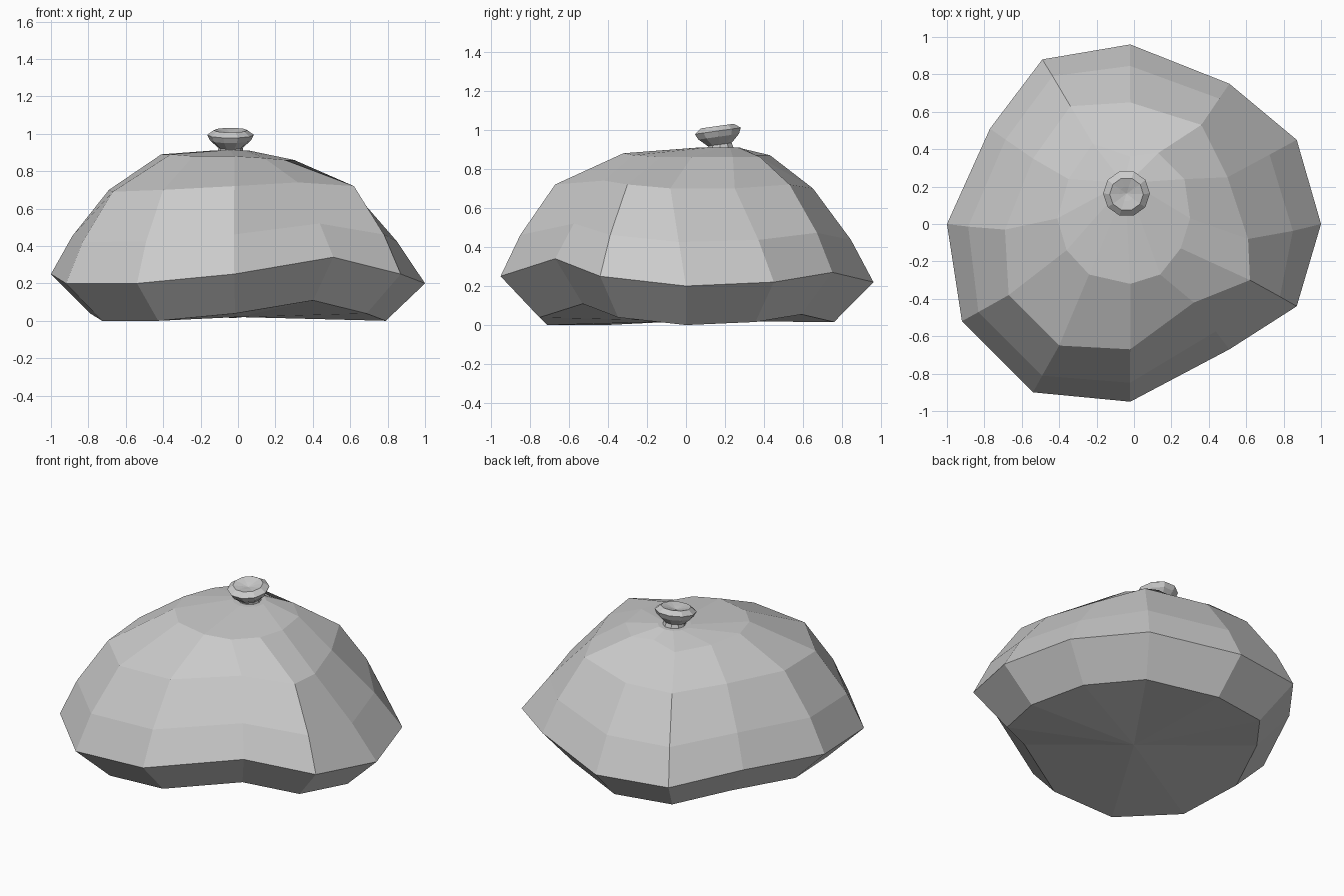
import bpy
import bmesh
import math
from mathutils import Matrix, Vector

cube = bpy.data.objects.get("Cube")
if cube:
    bpy.data.objects.remove(cube, do_unlink=True)

stone = bpy.data.materials.new("plain_grey")
stone.use_nodes = True
grey = (0.6, 0.6, 0.6, 1)
stone.diffuse_color = grey
stone.node_tree.nodes["Principled BSDF"].inputs["Base Color"].default_value = grey


def points(text):
    """Read a ring of points, one word per point."""
    return [Vector([float(n) for n in word.split(",")]) for word in text.split()]


def circle(centre, radius, count):
    turns = [math.tau * i / count for i in range(count)]
    return [centre + Vector((math.cos(a), math.sin(a), 0)) * radius for a in turns]


def loft(name, rings, start, end):
    """Skin a stack of rings from bottom to top and close both ends with fans."""
    bm = bmesh.new()
    loops = [[bm.verts.new(p) for p in ring] for ring in rings]
    count = len(loops[0])
    tips = bm.verts.new(start), bm.verts.new(end)
    for i in range(count):
        j = (i + 1) % count
        for low, high in zip(loops, loops[1:]):
            bm.faces.new((low[i], low[j], high[j], high[i]))
        bm.faces.new((tips[0], loops[0][j], loops[0][i]))
        bm.faces.new((tips[1], loops[-1][i], loops[-1][j]))
    bmesh.ops.recalc_face_normals(bm, faces=bm.faces)
    mesh = bpy.data.meshes.new(name)
    bm.to_mesh(mesh)
    bm.free()
    mesh.materials.append(stone)
    obj = bpy.data.objects.new(name, mesh)
    bpy.context.collection.objects.link(obj)
    return obj


# Uneven twelve-sided dome: widest rim, shoulder and flat crown
rim = points("1,0,.2 .87,.45,.22 .51,.75,.27 -.02,.96,.22 -.49,.88,.23 -.77,.51,.28 "
             "-1,0,.25 -.92,-.52,.2 -.54,-.9,.2 -.02,-.95,.25 .51,-.67,.34 .87,-.44,.25")
shoulder = points(".61,-.08,.7 .5,.25,.7 .36,.53,.72 -.02,.65,.7 -.34,.63,.71 -.54,.35,.72 "
                  "-.69,-.03,.7 -.67,-.38,.69 -.4,-.65,.7 -.02,-.67,.72 .32,-.42,.74 .62,-.3,.72")
crown = points(".3,.03,.86 .27,.24,.86 .13,.38,.86 -.02,.36,.87 -.22,.43,.87 -.35,.24,.88 "
               "-.41,.03,.89 -.36,-.14,.89 -.24,-.27,.88 -.02,-.32,.88 .14,-.27,.87 .25,-.13,.86")

# Undercut foot and bulging waist follow the rim
foot = [Vector((p.x * 0.79, p.y * 0.79, max(0, (p.z - 0.2) * 0.78))) for p in rim]
waist = []
for low, high in zip(rim, shoulder):
    p = low.lerp(high, 0.45)
    waist.append(Vector((p.x * 1.03, p.y * 1.03, p.z)))

knob_base = Vector((-0.04, 0.175, 0.91))
hub = circle(knob_base, 0.1, len(rim))
loft("dome", [foot, rim, waist, shoulder, crown, hub],
     Vector((0, 0, 0.02)), knob_base)

# Tilted knob with a narrow neck and a dimpled top
profile = [(0.075, -0.03), (0.065, 0.015), (0.11, 0.055), (0.125, 0.085), (0.09, 0.11), (0.04, 0.1)]
rings = [circle(Vector((0, 0, z)), r, 10) for r, z in profile]
knob = loft("knob", rings, Vector((0, 0, -0.03)), Vector((0, 0, 0.09)))
knob.data.transform(Matrix.Translation(knob_base) @ Matrix.Rotation(math.radians(8), 4, "X"))
